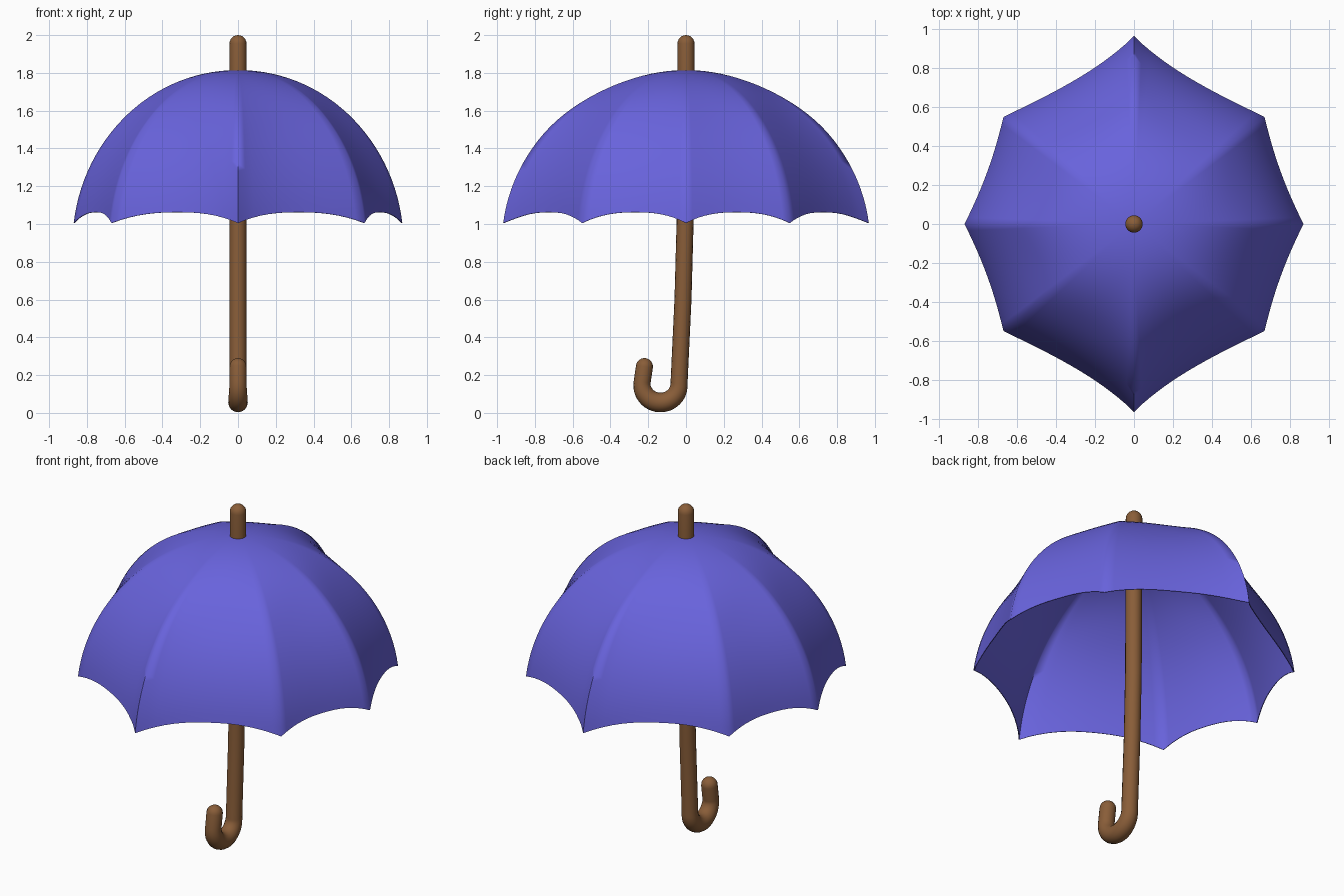
import bpy, bmesh, math
from mathutils import Vector

if "Cube" in bpy.data.objects:
    bpy.data.objects.remove(bpy.data.objects["Cube"])


def material(name, rgb):
    m = bpy.data.materials.new(name)
    m.diffuse_color = (*rgb, 1)
    m.use_nodes = True
    m.node_tree.nodes["Principled BSDF"].inputs["Base Color"].default_value = m.diffuse_color
    return m


violet = material("violet cloth", (0.14, 0.125, 0.72))
brown = material("brown wood", (0.25, 0.11, 0.04))


def finish(ob, mat, angle):
    """Apply modifiers / convert curves, then colour and smooth."""
    bpy.ops.object.select_all(action='DESELECT')
    ob.select_set(True)
    bpy.context.view_layer.objects.active = ob
    bpy.ops.object.convert(target='MESH')
    ob = bpy.context.object
    ob.data.materials.clear()
    ob.data.materials.append(mat)
    bpy.ops.object.shade_smooth_by_angle(angle=math.radians(angle))


# Canopy: eight panels hung between rib tips, dished inwards and scalloped at the rim
quarter = [(0.87, 0), (0.67, 0.55), (0, 0.968), (-0.67, 0.55)]
tips = [Vector(p) for p in quarter] + [-Vector(p) for p in quarter]
TOP, BASE, PHI = 1.815, 1.005, math.radians(83)
STEPS, ROWS = 16, 28


def canopy_point(a, b, t, s):
    """Point at fraction t across the panel a-b and s down from the apex."""
    chord = a.lerp(b, t)
    to_y = abs(a.x) < 0.01 or abs(b.x) < 0.01       # panels meeting the long ribs
    u = 1 - t if abs(b.x) < 0.01 else t
    dip = 0.028 * math.sin(math.pi * u ** 0.65) if to_y else 0.010 * math.sin(math.pi * t)
    dished = chord - chord.normalized() * dip
    w = min(1, s / 0.6)
    w = w * w * (3 - 2 * w)
    flat = (chord.normalized() * 0.88).lerp(dished, w)   # round near the apex
    arch = 1 - abs(2 * t - 1) ** 2.5
    phi = s * (PHI - 0.063 * arch)
    r = math.sin(phi) / math.sin(PHI)
    z = BASE + (TOP - BASE) * (math.cos(phi) - math.cos(PHI)) / (1 - math.cos(PHI))
    return (flat.x * r, flat.y * r, z)


bm = bmesh.new()
apex = bm.verts.new((0, 0, TOP))
rings = []
for j in range(1, ROWS + 1):
    rings.append([bm.verts.new(canopy_point(tips[k], tips[(k + 1) % 8], i / STEPS, j / ROWS))
                  for k in range(8) for i in range(STEPS)])
n = 8 * STEPS
for i in range(n):
    k = (i + 1) % n
    bm.faces.new((apex, rings[0][i], rings[0][k]))
    for upper, lower in zip(rings, rings[1:]):
        bm.faces.new((upper[i], lower[i], lower[k], upper[k]))
me = bpy.data.meshes.new("canopy")
bm.to_mesh(me)
bm.free()
canopy = bpy.data.objects.new("canopy", me)
bpy.context.collection.objects.link(canopy)
solid = canopy.modifiers.new("thickness", 'SOLIDIFY')
solid.thickness = 0.004
solid.offset = -1
finish(canopy, violet, 80)

# Shaft with hooked handle: one round tube along a (y, z) path with domed ends
R = 0.045
path = [(Vector(p), 1.0) for p in [(0, 1.955), (0, 1.75), (-0.005, 1.0), (-0.016, 0.6)]]
for i in range(25):
    a = math.radians(2 - 190 * i / 24)
    path.append((Vector((-0.135 + 0.098 * math.cos(a), 0.15 + 0.095 * math.sin(a))),
                 1 + 0.15 * max(0, -math.sin(a))))
path.append((Vector((-0.22, 0.245)), 1.0))


def dome(end, before):
    d = (end - before).normalized()
    return [(end + d * R * math.sin(a), max(math.cos(a), 0.02))
            for a in [math.radians(15 * i) for i in range(1, 7)]]


points = dome(path[0][0], path[1][0])[::-1] + path + dome(path[-1][0], path[-2][0])
curve = bpy.data.curves.new("shaft_and_hook_handle", 'CURVE')
curve.dimensions = '3D'
curve.bevel_depth = R
curve.bevel_resolution = 6
curve.use_fill_caps = True
spline = curve.splines.new('POLY')
spline.points.add(len(points) - 1)
for sp, (p, rad) in zip(spline.points, points):
    sp.co = (0, p.x, p.y, 1)
    sp.radius = rad
shaft = bpy.data.objects.new("shaft_and_hook_handle", curve)
bpy.context.collection.objects.link(shaft)
finish(shaft, brown, 60)
